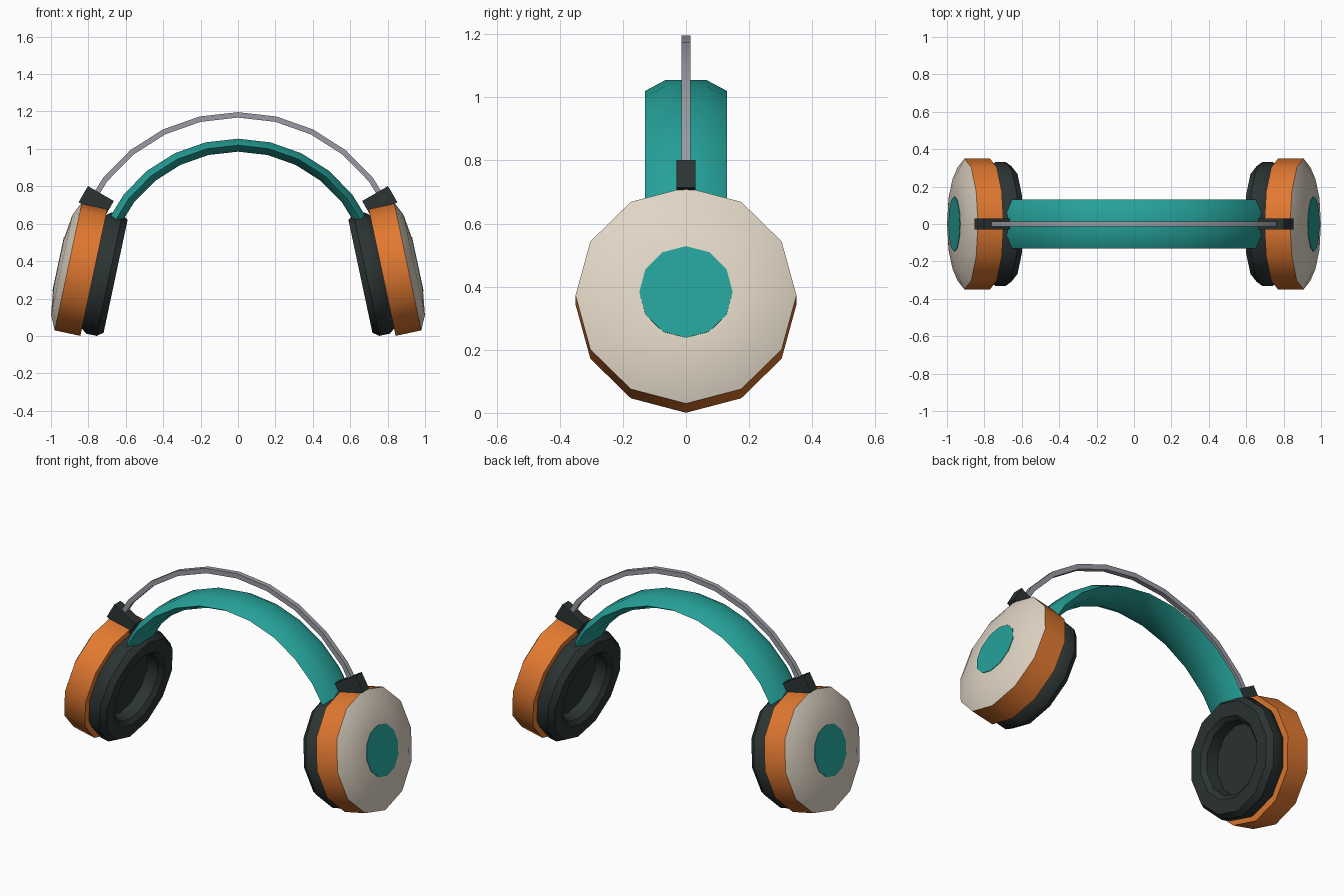
import bpy, bmesh, math
from mathutils import Vector

if "Cube" in bpy.data.objects:
    bpy.data.objects.remove(bpy.data.objects["Cube"])


def material(name, rgb):
    m = bpy.data.materials.new(name)
    m.diffuse_color = (*rgb, 1)
    m.use_nodes = True
    m.node_tree.nodes["Principled BSDF"].inputs["Base Color"].default_value = m.diffuse_color
    return m


ORANGE = material("orange", (0.75, 0.19, 0.03))
TEAL = material("teal", (0.019, 0.36, 0.32))
CREAM = material("cream", (0.75, 0.67, 0.56))
BLACK = material("charcoal", (0.025, 0.034, 0.034))
GREY = material("grey metal", (0.32, 0.33, 0.37))

TILT = math.radians(12)
HUB = Vector((0.907, 0, 0.372))      # centre of the shell's outer rim
SIDES = 12


def finish(name, bm, mat, smooth=35):
    bmesh.ops.recalc_face_normals(bm, faces=bm.faces)
    me = bpy.data.meshes.new(name)
    bm.to_mesh(me)
    bm.free()
    me.materials.append(mat)
    ob = bpy.data.objects.new(name, me)
    bpy.context.collection.objects.link(ob)
    bpy.ops.object.select_all(action='DESELECT')
    ob.select_set(True)
    bpy.context.view_layer.objects.active = ob
    if smooth:
        bpy.ops.object.shade_smooth_by_angle(angle=math.radians(smooth))
    return ob


def skin(bm, rings):
    """Bridge successive closed rings and cap both ends."""
    loops = [[bm.verts.new(p) for p in ring] for ring in rings]
    n = len(loops[0])
    for a, b in zip(loops, loops[1:]):
        for i in range(n):
            j = (i + 1) % n
            bm.faces.new((a[i], a[j], b[j], b[i]))
    bm.faces.new(loops[0])
    bm.faces.new(loops[-1])


def lathe(name, profile, mat, side):
    """Turn (radius, offset along the cup axis) pairs about the tilted axis."""
    axis = Vector((math.cos(TILT), 0, math.sin(TILT)))
    up = Vector((-math.sin(TILT), 0, math.cos(TILT)))
    rings = []
    for r, a in profile:
        ring = []
        for i in range(SIDES):
            t = math.tau * i / SIDES
            p = HUB + axis * a + up * (r * math.cos(t))
            p.y = r * math.sin(t)
            p.x *= side
            ring.append(p)
        rings.append(ring)
    bm = bmesh.new()
    skin(bm, rings)
    return finish(name, bm, mat)


def arch(name, radius, section, mat):
    """Sweep a (y, radial) section along the head arc."""
    rings = []
    for i in range(11):
        t = math.radians(-65 + 13 * i)
        rings.append([Vector(((radius + h) * math.sin(t), y,
                              0.28 + (radius + h) * math.cos(t)))
                      for y, h in section])
    bm = bmesh.new()
    skin(bm, rings)
    return finish(name, bm, mat)


# Ear cups
for side, label in ((-1, "left"), (1, "right")):
    lathe(label + "_shell", [(0.35, -0.14), (0.35, 0)], ORANGE, side)
    lathe(label + "_cover",
          [(0.35, 0), (0.275, 0.036), (0.148, 0.053)], CREAM, side)
    lathe(label + "_badge", [(0.148, 0.05), (0.148, 0.056)], TEAL, side)
    lathe(label + "_cushion",
          [(0.31, -0.138), (0.332, -0.17), (0.332, -0.225), (0.308, -0.258),
           (0.23, -0.258), (0.205, -0.235), (0.2, -0.165)], BLACK, side)

    # Hinge block clamping the wire to the shell
    bm = bmesh.new()
    bmesh.ops.create_cube(bm, size=1)
    c, s = math.cos(math.radians(30)), math.sin(math.radians(30))
    for v in bm.verts:
        x, y, z = v.co.x * 0.16, v.co.y * 0.06, v.co.z * 0.1
        v.co = (side * (0.758 + c * x - s * z), y, 0.718 + s * x + c * z)
    finish(label + "_hinge", bm, BLACK, 0)

# Padded headband with a flattened six-sided section
arch("headband", 0.74,
     [(0.13 * math.cos(math.tau * i / 6), 0.04 * math.sin(math.tau * i / 6))
      for i in range(6)], TEAL)

# Square support wire above the headband
w = 0.0145
arch("support_wire", 0.902, [(-w, -w), (w, -w), (w, w), (-w, w)], GREY)
